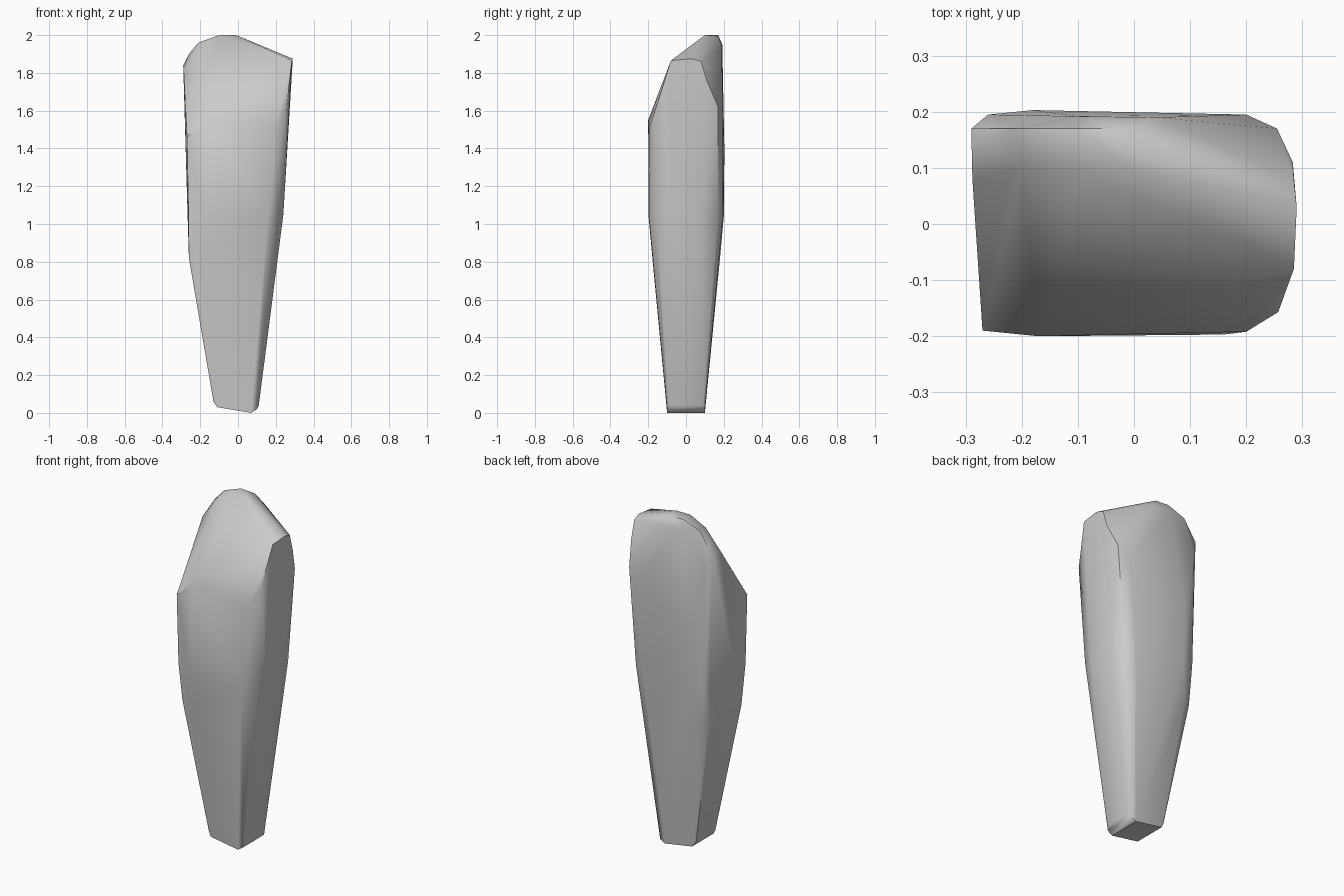
import bpy, bmesh

# Foot: blunt chamfered tip, mirrored front to back
points = []
for x, y, z in [(-.11, .10, .03), (.07, .10, 0), (.10, .10, .02),
                (-.13, .09, .06), (.11, .09, .04)]:
    points += [(x, y, z), (x, -y, z)]

# Waist: rounded on the right, squarer on the left
points += [(-.26, .15, .82), (-.26, -.15, .82), (-.21, .18, .82), (-.20, -.178, .82)]
waist = [(.16, -.197), (.21, -.16), (.24, -.08), (.24, .08), (.21, .17), (.15, .196),
         (-.18, .201), (-.25, .19), (-.267, .16), (-.262, -.185), (-.17, -.199)]
points += [(x, y, 1.05) for x, y in waist]

# Shoulders: where the front begins to slope back
points += [(.20, -.192, 1.52), (.257, -.157, 1.62), (-.17, -.20, 1.55), (-.27, -.19, 1.46),
           (.20, .195, 1.55), (.255, .17, 1.62), (-.18, .203, 1.40), (-.26, .195, 1.76)]

# Crown: sloping ridge with a rounded left end
points += [(.285, -.08, 1.865), (.29, .03, 1.875), (.285, .08, 1.86), (.283, .11, 1.76),
           (-.29, .17, 1.84), (-.288, .08, 1.82), (-.26, .15, 1.90),
           (-.21, .17, 1.96), (-.20, .10, 1.95), (-.10, .17, 2.0), (-.10, .10, 2.0),
           (-.01, .17, 1.995), (-.01, .10, 2.0), (-.10, .192, 1.95), (.04, .19, 1.94)]

# Solid tapered body wrapped around the sections
bm = bmesh.new()
for p in points:
    bm.verts.new(p)
res = bmesh.ops.convex_hull(bm, input=bm.verts[:])
loose = [v for v in bm.verts if not v.link_faces]
bmesh.ops.delete(bm, geom=loose, context='VERTS')
bmesh.ops.recalc_face_normals(bm, faces=bm.faces[:])
mesh = bpy.data.meshes.new("tapered_body")
bm.to_mesh(mesh)
bm.free()
body = bpy.data.objects.new("tapered_body", mesh)
bpy.context.collection.objects.link(body)
bpy.context.view_layer.objects.active = body
body.select_set(True)
bpy.ops.object.shade_smooth_by_angle(angle=0.7)
